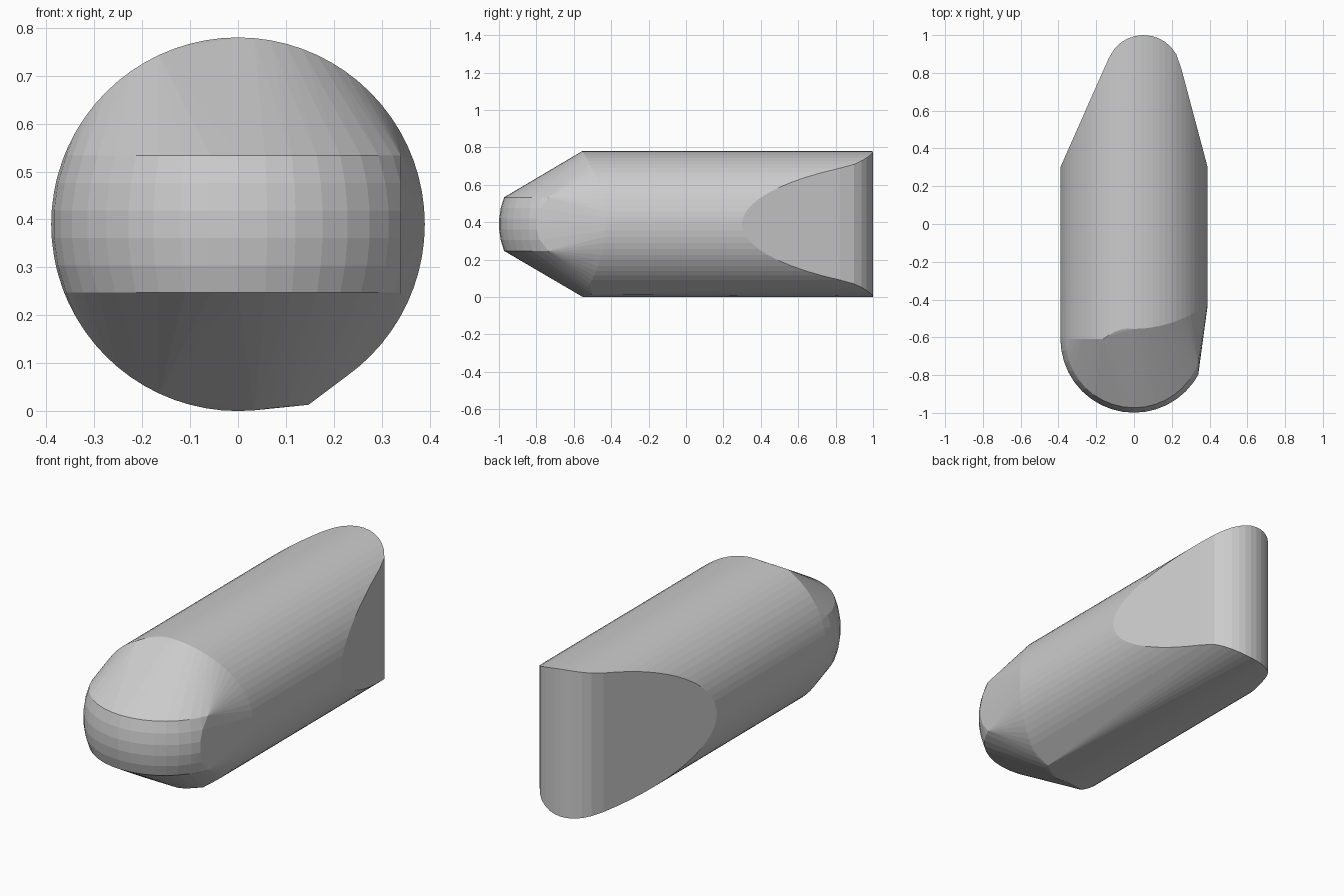
import bpy, bmesh
from math import sin, cos, pi, sqrt, radians

if "Cube" in bpy.data.objects:
    bpy.data.objects.remove(bpy.data.objects["Cube"])

R, ZC = 0.39, 0.39       # barrel radius and axis height
NOSE_Y = -0.61           # centre of the rounded nose
BAND = 0.143             # half height of the nose band
CUT_X = 0.34             # right side trim of the nose


def back_end(x):
    """Tapered, rounded rear outline seen from above."""
    if x < -0.132:
        return 0.30 + (x + 0.39) * 0.582 / 0.258
    if x > 0.243:
        return 0.30 + (0.39 - x) * 0.551 / 0.147
    return 0.80 + sqrt(max(0.0, 0.04 - (x - 0.05) ** 2))


def front_end(x, z):
    """Where the barrel meets the sloped front facets."""
    h = abs(z - ZC)
    wedge = max(NOSE_Y, -0.972 + (h - BAND) / 0.583) if h > BAND else NOSE_Y
    if x <= 0:
        return max(wedge, NOSE_Y) if h < R * 0.8 else wedge
    return max(-0.555 + 0.125 * (x / R) ** 2, -0.555)


def sphere_nose_point(x, z):
    return NOSE_Y - sqrt(max(0.0, R * R - x * x - (z - ZC) ** 2))


points = []

# barrel: lengthwise lines from the front facets to the rear taper
SEG = 72
for i in range(SEG):
    a = 2 * pi * i / SEG
    x, z = R * cos(a), ZC + R * sin(a)
    points.append((x, back_end(x), z))
    h = abs(z - ZC)
    if x < -0.02 and h > BAND:
        # sloped plane cuts either the barrel or the rounded nose
        y = -0.972 + (h - BAND) / 0.583
        points.append((x, max(y, NOSE_Y), z))
    else:
        points.append((x, front_end(x, z), z))

# rounded nose band, trimmed on the right
for j in range(6):
    z = ZC - BAND + 2 * BAND * j / 5
    r = sqrt(R * R - (z - ZC) ** 2)
    for i in range(21):
        x = -r * cos(pi * i / 20)
        if x < CUT_X:
            points.append((x, sphere_nose_point(x, z), z))
    points.append((CUT_X, sphere_nose_point(CUT_X, z), z))

# small corner under the front right
points.append((0.147, -0.50, 0.013))

bm = bmesh.new()
for p in points:
    bm.verts.new(p)
bmesh.ops.remove_doubles(bm, verts=bm.verts, dist=0.0005)
res = bmesh.ops.convex_hull(bm, input=bm.verts)
loose = [v for v in bm.verts if not v.link_faces]
bmesh.ops.delete(bm, geom=loose, context='VERTS')
bmesh.ops.dissolve_limit(bm, angle_limit=radians(0.8), verts=bm.verts, edges=bm.edges)
bmesh.ops.recalc_face_normals(bm, faces=bm.faces)

mesh = bpy.data.meshes.new("rounded_body")
bm.to_mesh(mesh)
bm.free()
body = bpy.data.objects.new("rounded_body", mesh)
bpy.context.collection.objects.link(body)
